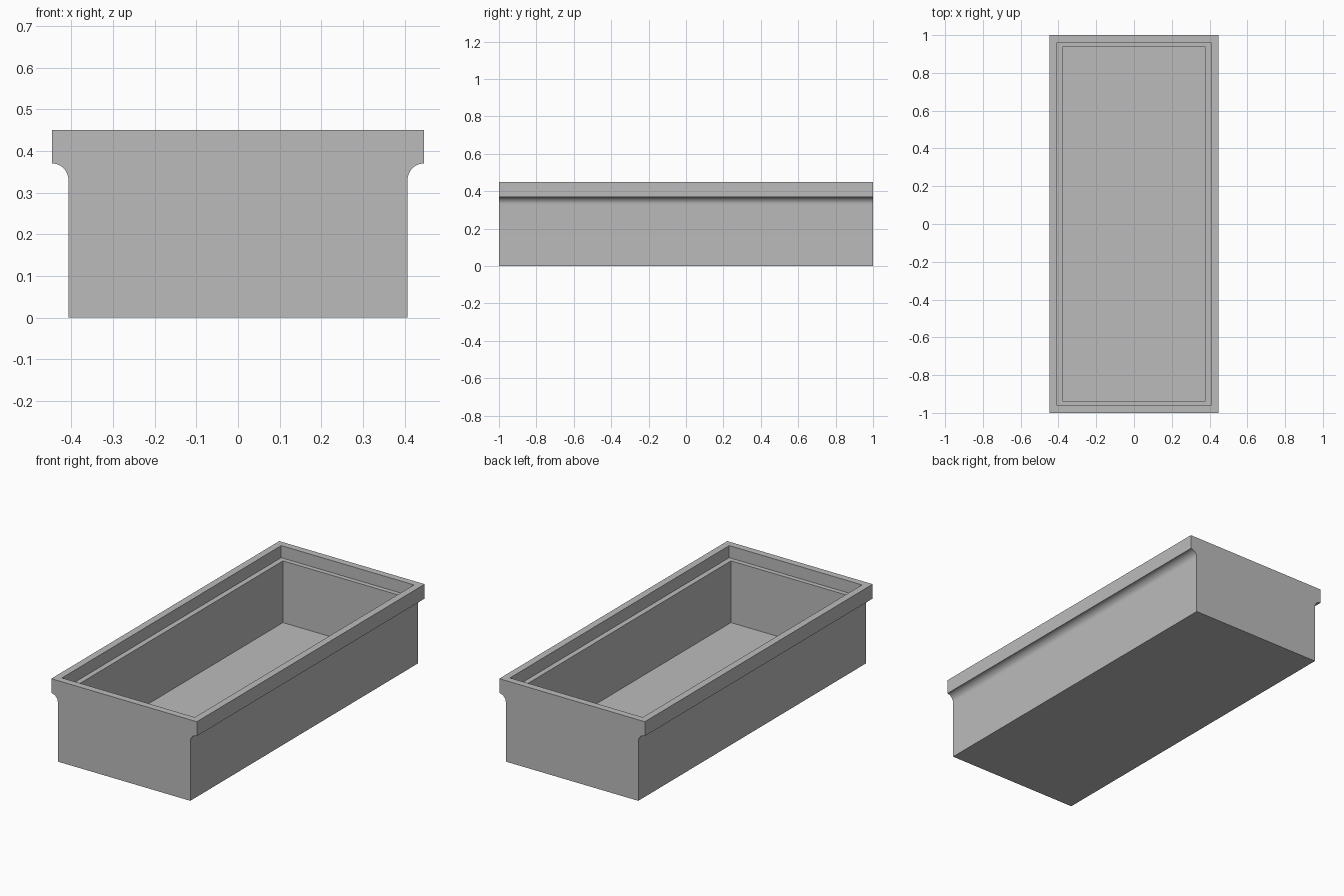
import bpy, bmesh, math

cube = bpy.data.objects.get("Cube")
if cube:
    bpy.data.objects.remove(cube, do_unlink=True)

# Overall sizes
HALF_LENGTH, HEIGHT = 1.0, 0.45
RIM_X, BODY_X, RADIUS, RIM_BOTTOM = 0.447, 0.407, 0.04, 0.37
LEDGE_Z, FLOOR_Z = 0.383, 0.04

grey = bpy.data.materials.new("plain grey")
grey.use_nodes = True
grey.diffuse_color = (0.5, 0.5, 0.5, 1)
grey.node_tree.nodes["Principled BSDF"].inputs["Base Color"].default_value = grey.diffuse_color

# Right half of the cross-section: body side, concave fillet, rim
half = [(BODY_X, 0)]
for i in range(13):
    a = math.pi - i / 12 * math.pi / 2
    half.append((RIM_X + RADIUS * math.cos(a), RIM_BOTTOM - RADIUS + RADIUS * math.sin(a)))
half.append((RIM_X, HEIGHT))
profile = half + [(-x, z) for x, z in reversed(half)]

# Trough body: extrude the section along its length
bm = bmesh.new()
end = bm.faces.new([bm.verts.new((x, -HALF_LENGTH, z)) for x, z in profile])
ext = bmesh.ops.extrude_face_region(bm, geom=[end], use_keep_orig=True)
moved = [v for v in ext["geom"] if isinstance(v, bmesh.types.BMVert)]
bmesh.ops.translate(bm, verts=moved, vec=(0, 2 * HALF_LENGTH, 0))
bmesh.ops.recalc_face_normals(bm, faces=bm.faces)
bm.faces.ensure_lookup_table()
top = max(bm.faces, key=lambda f: f.calc_center_median().z)


def sink(face, half_x, half_y, z):
    """Inset a face to a given rectangle, then push it straight down to z."""
    bmesh.ops.inset_region(bm, faces=[face], thickness=0.01)
    for v in face.verts:
        v.co.x = math.copysign(half_x, v.co.x)
        v.co.y = math.copysign(half_y, v.co.y)
    new = bmesh.ops.extrude_discrete_faces(bm, faces=[face])["faces"][0]
    for v in new.verts:
        v.co.z = z
    return new


# Stepped recess: shallow ledge, then the deep cavity
ledge = sink(top, 0.408, 0.962, LEDGE_Z)
sink(ledge, 0.379, 0.936, FLOOR_Z)

mesh = bpy.data.meshes.new("trough")
bm.to_mesh(mesh)
bm.free()
mesh.materials.append(grey)
trough = bpy.data.objects.new("trough", mesh)
bpy.context.collection.objects.link(trough)

# Smooth fillet, sharp edges elsewhere
bpy.context.view_layer.objects.active = trough
trough.select_set(True)
bpy.ops.object.shade_smooth_by_angle(angle=math.radians(30))
